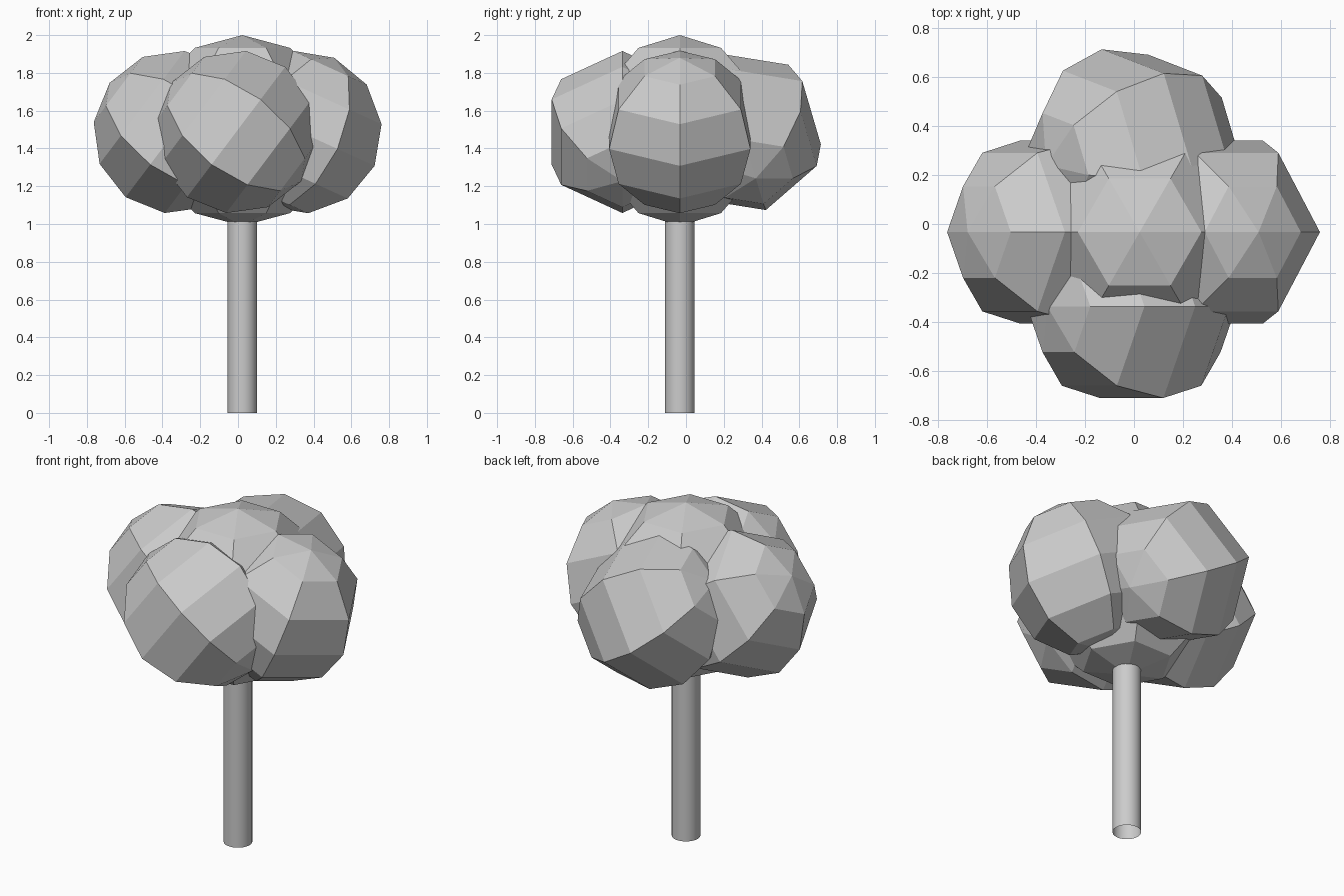
import bpy
from math import sin, cos, radians
from mathutils import Matrix, Vector

if "Cube" in bpy.data.objects:
    bpy.data.objects.remove(bpy.data.objects["Cube"])


def tilt(deg):
    """Pole and side directions of a ball leaned about the y axis."""
    a = radians(deg)
    return (sin(a), 0, cos(a)), (cos(a), 0, -sin(a))


def foliage(name, centre, radius, pole, side):
    """Six-sided, six-ring flat ball; one corner of its equator points to side."""
    p = Vector(pole).normalized()
    y = p.cross(Vector(side)).normalized()
    x = y.cross(p)
    rot = Matrix((x, y, p)).transposed().to_4x4()
    bpy.ops.mesh.primitive_uv_sphere_add(segments=6, ring_count=6, radius=radius)
    ob = bpy.context.object
    ob.name = name
    ob.data.transform(rot @ Matrix.Rotation(radians(90), 4, 'Z'))
    ob.location = centre
    return ob


# trunk: smooth open tube
bpy.ops.mesh.primitive_cylinder_add(vertices=32, radius=0.078, depth=1.1,
                                    end_fill_type='NOTHING',
                                    location=(0.023, -0.033, 0.55))
bpy.context.object.name = "trunk"
bpy.ops.object.shade_smooth_by_angle()

# crown: upright middle ball with four leaning balls around it
foliage("crown_middle", (0.023, -0.033, 1.495), 0.505, *tilt(0))
foliage("crown_right", (0.33, -0.033, 1.487), 0.432, *tilt(24.5))
foliage("crown_left", (-0.335, -0.033, 1.487), 0.432, *tilt(-53))
foliage("crown_front", (-0.01, -0.337, 1.487), 0.432, *tilt(-53))
foliage("crown_back", (-0.01, 0.305, 1.487), 0.432,
        (-0.809, -0.15, 0.568), (0.305, 0.72, 0.625))
